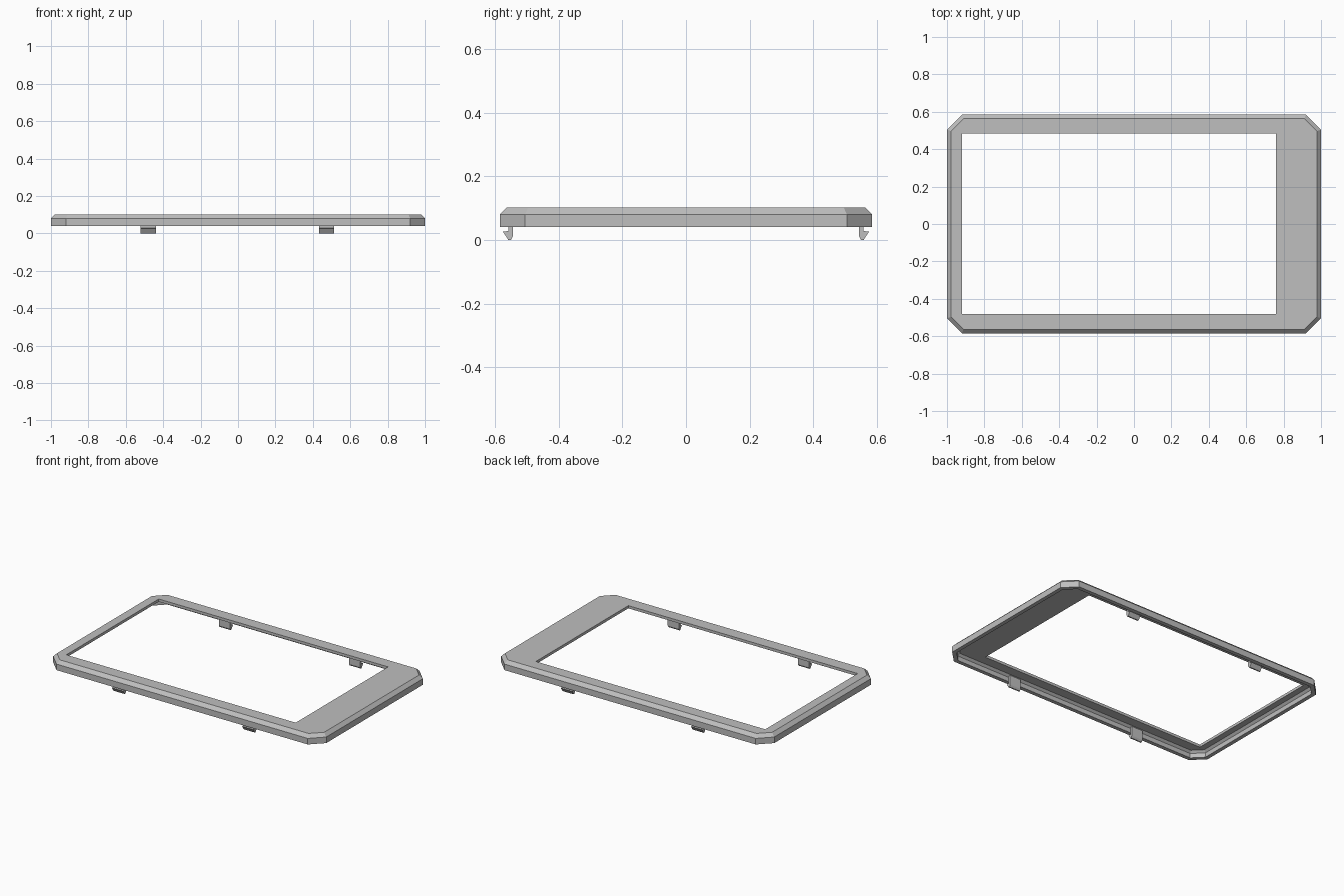
import bpy, bmesh

cube = bpy.data.objects.get("Cube")
if cube:
    bpy.data.objects.remove(cube, do_unlink=True)

grey = bpy.data.materials.new("plain grey")
grey.use_nodes = True
colour = (0.52, 0.52, 0.52, 1)
grey.diffuse_color = colour
grey.node_tree.nodes["Principled BSDF"].inputs["Base Color"].default_value = colour

HALF_X, HALF_Y, CORNER = 1.0, 0.585, 0.08
SIGNS = ((1, 1), (-1, 1), (-1, -1), (1, -1))


def octagon(inset, z):
    """Cut-corner outline, offset inwards evenly on all sides."""
    a, b = HALF_X - inset, HALF_Y - inset
    c = CORNER - inset * 0.586
    points = []
    for sx, sy in SIGNS:
        pair = [(sx * a, sy * (b - c), z), (sx * (a - c), sy * b, z)]
        points += pair if sx * sy > 0 else pair[::-1]
    return points


def opening(z):
    """Screen opening, corners doubled to match the octagon."""
    points = []
    for sx, sy in SIGNS:
        corner = (0.76 if sx > 0 else -0.92, 0.485 if sy > 0 else -0.482, z)
        points += [corner, corner]
    return points


def finish(bm, name):
    bmesh.ops.remove_doubles(bm, verts=bm.verts, dist=1e-5)
    bmesh.ops.recalc_face_normals(bm, faces=bm.faces)
    mesh = bpy.data.meshes.new(name)
    bm.to_mesh(mesh)
    bm.free()
    mesh.materials.append(grey)
    obj = bpy.data.objects.new(name, mesh)
    bpy.context.collection.objects.link(obj)
    return obj


# Bezel: hollow shell with chamfered rim, closed loop of rings
rings = [octagon(0, 0.04), octagon(0, 0.08), octagon(0.022, 0.102),
         opening(0.102), opening(0.084),
         octagon(0.04, 0.084), octagon(0.026, 0.07), octagon(0.026, 0.04)]
bm = bmesh.new()
loops = [[bm.verts.new(p) for p in ring] for ring in rings]
for i, low in enumerate(loops):
    high = loops[(i + 1) % len(loops)]
    for j in range(8):
        k = (j + 1) % 8
        bm.faces.new((low[j], low[k], high[k], high[j]))
bmesh.ops.dissolve_degenerate(bm, dist=1e-5, edges=bm.edges)
finish(bm, "bezel")

# Snap clips: barbed hooks hanging from the long walls
HOOK = [(0.543, 0.076), (0.543, 0.012), (0.55, 0), (0.558, 0),
        (0.575, 0.026), (0.558, 0.028), (0.558, 0.076)]
for side_name, side in (("front", -1), ("back", 1)):
    for end_name, x in (("right", -0.48), ("left", 0.473)):
        bm = bmesh.new()
        face = bm.faces.new([bm.verts.new((x - 0.041, side * y, z)) for y, z in HOOK])
        grown = bmesh.ops.extrude_face_region(bm, geom=[face], use_keep_orig=True)
        moved = [v for v in grown["geom"] if isinstance(v, bmesh.types.BMVert)]
        bmesh.ops.translate(bm, verts=moved, vec=(0.082, 0, 0))
        finish(bm, f"{side_name}_{end_name}_clip")
